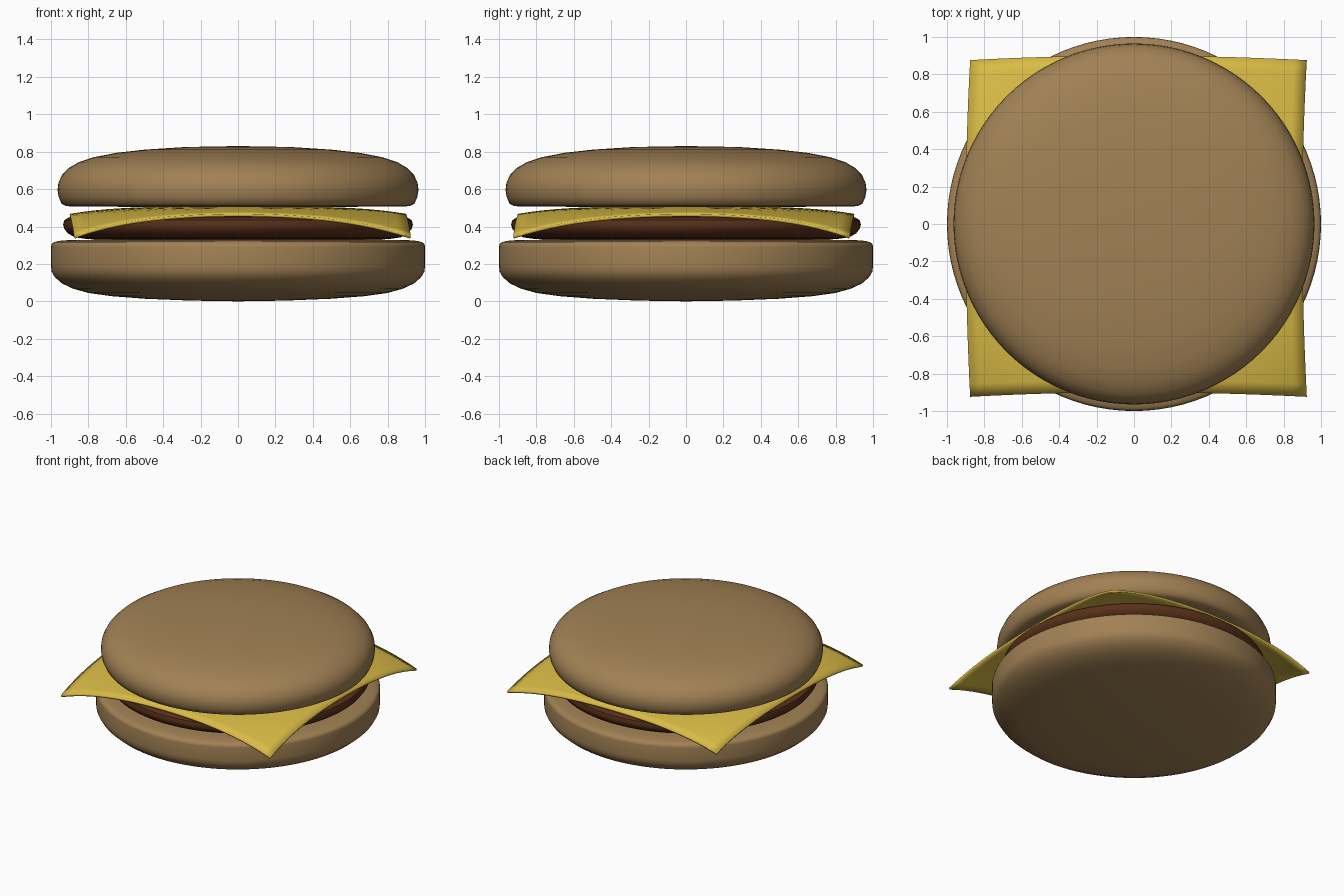
import bpy, bmesh, math

if "Cube" in bpy.data.objects:
    bpy.data.objects.remove(bpy.data.objects["Cube"])


def material(name, color):
    mat = bpy.data.materials.new(name)
    mat.diffuse_color = (*color, 1)
    mat.use_nodes = True
    mat.node_tree.nodes["Principled BSDF"].inputs["Base Color"].default_value = mat.diffuse_color
    return mat


def finish(bm, name, mat):
    bmesh.ops.recalc_face_normals(bm, faces=bm.faces)
    mesh = bpy.data.meshes.new(name)
    bm.to_mesh(mesh)
    bm.free()
    obj = bpy.data.objects.new(name, mesh)
    bpy.context.collection.objects.link(obj)
    mesh.materials.append(mat)
    bpy.ops.object.select_all(action='DESELECT')
    obj.select_set(True)
    bpy.context.view_layer.objects.active = obj
    bpy.ops.object.shade_smooth_by_angle(angle=math.radians(40))
    return obj


def lathe(name, profile, mat, steps=96):
    bm = bmesh.new()
    verts = [bm.verts.new((r, 0, z)) for r, z in profile]
    edges = [bm.edges.new(pair) for pair in zip(verts, verts[1:])]
    bmesh.ops.spin(bm, geom=verts + edges, cent=(0, 0, 0), axis=(0, 0, 1),
                   angle=math.tau, steps=steps)
    bmesh.ops.remove_doubles(bm, verts=bm.verts, dist=0.0005)
    return finish(bm, name, mat)


bread = material("bread", (0.36, 0.22, 0.09))
meat = material("meat", (0.10, 0.03, 0.01))
yellow = material("cheese", (0.70, 0.50, 0.06))

# Bottom bun: rounded underside, straight wall, flat top
lathe("bottom_bun", [
    (0, 0), (0.25, 0.004), (0.5, 0.014), (0.68, 0.028), (0.8, 0.045),
    (0.88, 0.067), (0.94, 0.095), (0.98, 0.13), (0.997, 0.16), (1, 0.19),
    (1, 0.29), (0.997, 0.305), (0.985, 0.316), (0.96, 0.323), (0.9, 0.328),
    (0.7, 0.33), (0, 0.33)], bread)

# Patty: flat disc with a round edge
lathe("patty", [
    (0, 0.33), (0.8, 0.332), (0.87, 0.342), (0.91, 0.363), (0.93, 0.39),
    (0.935, 0.412), (0.928, 0.435), (0.9, 0.45), (0.8, 0.463),
    (0.6, 0.475), (0, 0.487)], meat)

# Top bun: flat underside and low dome
lathe("top_bun", [
    (0, 0.505), (0.88, 0.506), (0.92, 0.51), (0.943, 0.522), (0.958, 0.555),
    (0.965, 0.595), (0.96, 0.635), (0.94, 0.677), (0.905, 0.713),
    (0.85, 0.745), (0.77, 0.771), (0.65, 0.794), (0.5, 0.811),
    (0.3, 0.824), (0.15, 0.828), (0, 0.83)], bread)

# Cheese slice: square sheet whose corners droop and lean slightly sideways
bm = bmesh.new()
bmesh.ops.create_grid(bm, x_segments=28, y_segments=28, size=0.9)
for v in bm.verts:
    x, y = v.co.x, v.co.y
    lean = (abs(x * y) / 0.81) ** 2 * 0.024
    v.co = (x + lean, y - lean, 0.507 - 0.06 * (x * x + y * y) ** 2)
cheese = finish(bm, "cheese_slice", yellow)
solid = cheese.modifiers.new("thickness", 'SOLIDIFY')
solid.thickness = 0.015
solid.offset = -1
